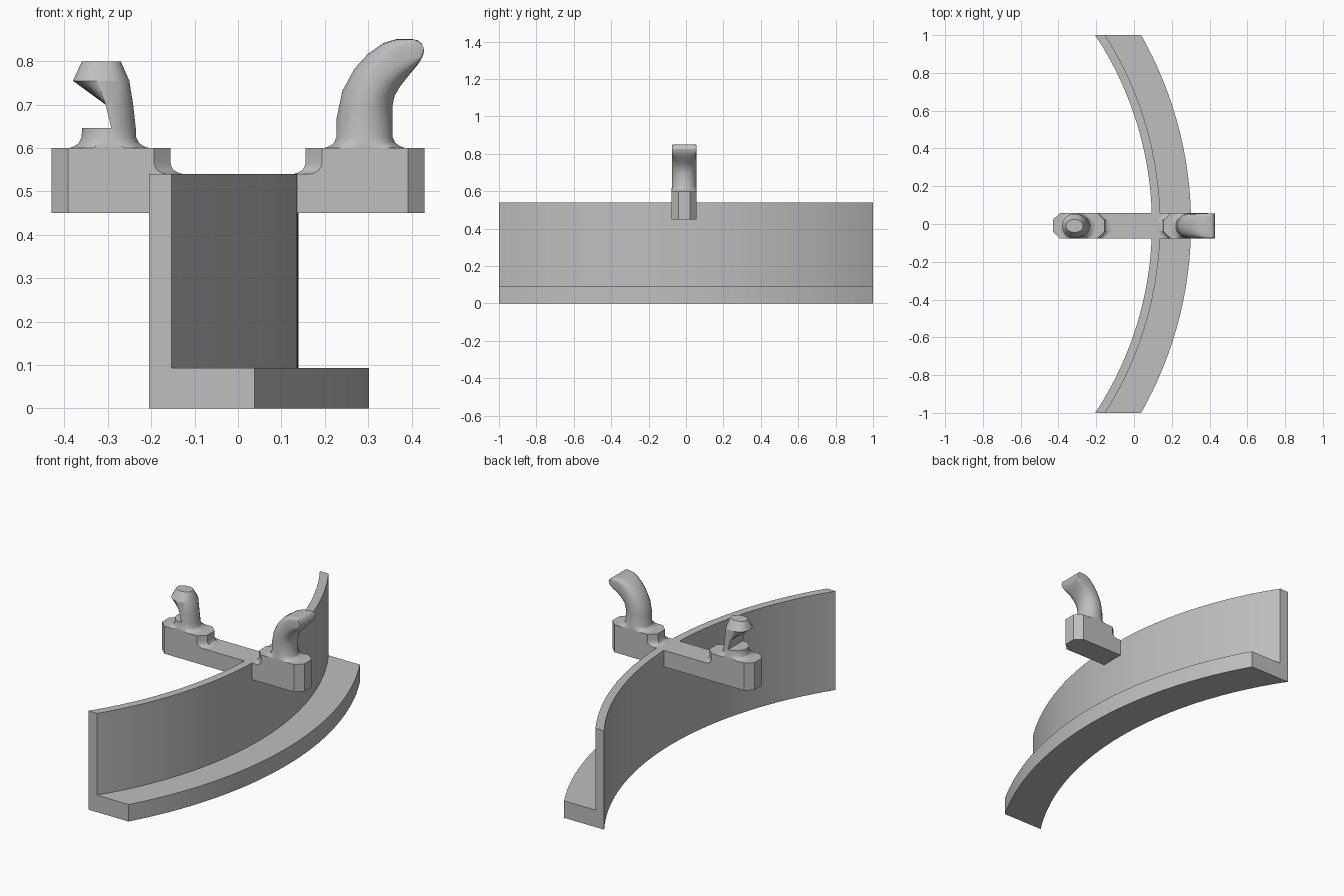
import bpy, bmesh, math

if "Cube" in bpy.data.objects:
    bpy.data.objects.remove(bpy.data.objects["Cube"])

grey = bpy.data.materials.new("plain_grey")
grey.diffuse_color = (0.52, 0.52, 0.52, 1)
grey.use_nodes = True
grey.node_tree.nodes["Principled BSDF"].inputs["Base Color"].default_value = grey.diffuse_color
YC, HY = -0.01, 0.067      # centre line and half width of the crossbar


def loft(name, rings, closed=False):
    """Skin a list of equal-length point rings; cap the ends unless closed."""
    bm = bmesh.new()
    rows = [[bm.verts.new(p) for p in r] for r in rings]
    n = len(rows[0])
    for a, b in zip(rows, rows[1:]):
        for i in range(n):
            j = (i + 1) % n
            bm.faces.new((a[i], a[j], b[j], b[i]))
    bm.faces.new(rows[0][::-1])
    bm.faces.new(rows[-1])
    bmesh.ops.remove_doubles(bm, verts=bm.verts, dist=0.0003)
    bmesh.ops.recalc_face_normals(bm, faces=bm.faces)
    me = bpy.data.meshes.new(name)
    bm.to_mesh(me)
    bm.free()
    me.materials.append(grey)
    ob = bpy.data.objects.new(name, me)
    bpy.context.collection.objects.link(ob)
    bpy.ops.object.select_all(action='DESELECT')
    ob.select_set(True)
    bpy.context.view_layer.objects.active = ob
    bpy.ops.object.shade_smooth_by_angle(angle=math.radians(28))
    return ob


# Curved wall with a foot: an L section swept on concentric arcs, trimmed at y = +-1
CX = -1.721
section = [(1.816, 0), (2.023, 0), (2.023, 0.093),
           (1.86, 0.093), (1.86, 0.54), (1.816, 0.54)]
STEPS = 48
rings = []
for k in range(STEPS + 1):
    y = math.sin(math.radians(90) * (2 * k / STEPS - 1) * 0.36) / math.sin(math.radians(32.4))
    rings.append([(CX + math.sqrt(r * r - y * y), y, z) for r, z in section])
loft("curved_wall", rings)


def plan(x0, x1, z, c0=0.038, c1=0.038):
    """Bar outline with chamfered ends at height z."""
    h = 0.031
    pts = [(x0, -h), (x0 + c0, -HY), (x1 - c1, -HY),
           (x1, -h), (x1, h), (x1 - c1, HY), (x0 + c0, HY), (x0, h)]
    return [(x, YC + y, z) for x, y in pts]


# Crossbar and the raised block on each end, with a fillet on its inner side
loft("crossbar", [plan(-0.43, 0.43, 0.45), plan(-0.43, 0.43, 0.54)])
fillet = [(0.54, 0.03), (0.543, 0.018), (0.55, 0.007), (0.559, 0.002), (0.57, 0), (0.6, 0)]
loft("left_block", [plan(-0.43, -0.156 + f, z) for z, f in fillet])
loft("right_block", [plan(0.156 - f, 0.43, z) for z, f in fillet])


def section_ring(a, b, hy, power=1.0, cut=None, n=24):
    """Rounded ring spanning a to b in the xz plane; power < 1 squares it off."""
    out = []
    for k in range(n):
        t = 2 * math.pi * (k + 0.5) / n
        c = math.copysign(abs(math.cos(t)) ** power, math.cos(t))
        s = math.copysign(abs(math.sin(t)) ** power, math.sin(t))
        x = (a[0] + b[0]) / 2 + c * (b[0] - a[0]) / 2
        z = (a[1] + b[1]) / 2 + c * (b[1] - a[1]) / 2
        y = max(-HY, min(HY, s * hy))
        out.append((x if cut is None else max(x, cut), YC + y, z))
    return out


# Left post: leaning peg with a notch on its outer side and a tapered head
left = [(0.60, -0.39, -0.205, 0.09, None), (0.604, -0.378, -0.217, 0.079, None),
        (0.612, -0.367, -0.228, 0.069, None), (0.625, -0.361, -0.234, 0.064, None),
        (0.646, -0.36, -0.235, 0.063, None), (0.646, -0.36, -0.235, 0.063, -0.292),
        (0.70, -0.37, -0.241, 0.063, -0.305), (0.755, -0.381, -0.25, 0.063, None),
        (0.80, -0.36, -0.27, 0.034, None)]
loft("left_notched_post", [section_ring((x0, z), (x1, z), hy, 0.9 if z > 0.75 else 1, cut)
                           for z, x0, x1, hy, cut in left])

# Right hook: round stem bending outward into a square, blunt tip
right = [((0.197, 0.60), (0.387, 0.60), 0.095, 1), ((0.21, 0.604), (0.374, 0.604), 0.081, 1),
         ((0.221, 0.612), (0.363, 0.612), 0.071, 1), ((0.226, 0.625), (0.357, 0.625), 0.066, 1),
         ((0.227, 0.67), (0.356, 0.695), 0.066, 1), ((0.24, 0.732), (0.361, 0.72), 0.066, 0.95),
         ((0.268, 0.783), (0.374, 0.742), 0.066, 0.85), ((0.30, 0.818), (0.388, 0.76), 0.066, 0.7),
         ((0.335, 0.842), (0.40, 0.775), 0.066, 0.5), ((0.365, 0.851), (0.411, 0.788), 0.066, 0.35),
         ((0.402, 0.851), (0.421, 0.802), 0.066, 0.2), ((0.415, 0.848), (0.427, 0.816), 0.066, 0.15),
         ((0.424, 0.84), (0.429, 0.827), 0.066, 0.15)]
loft("right_hook", [section_ring(*r) for r in right])
